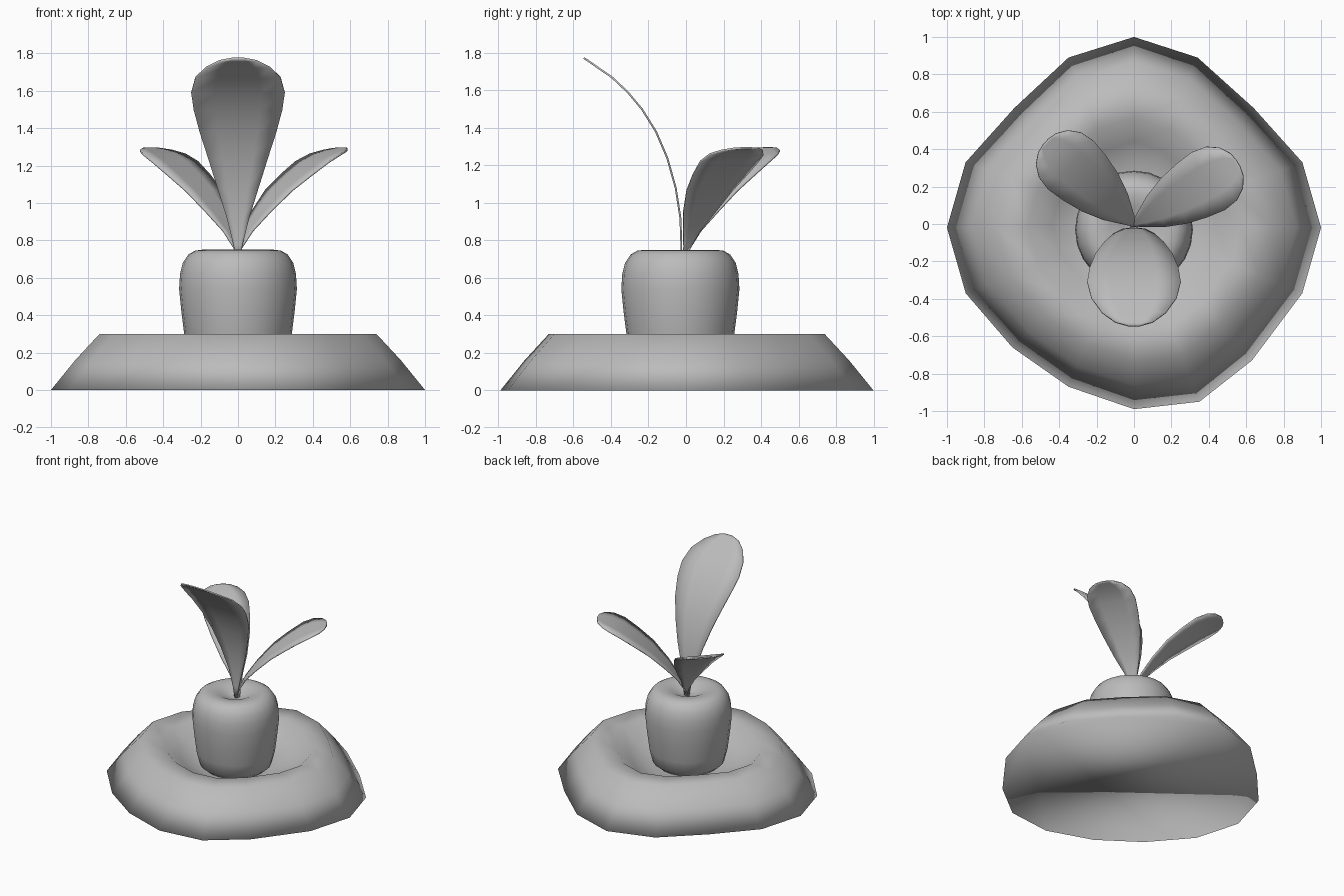
import bpy, bmesh, math
from mathutils import Vector

if "Cube" in bpy.data.objects:
    bpy.data.objects.remove(bpy.data.objects["Cube"], do_unlink=True)

grey = bpy.data.materials.new("plain grey")
grey.use_nodes = True
COLOR = (0.5, 0.5, 0.5, 1)
grey.diffuse_color = COLOR
grey.node_tree.nodes["Principled BSDF"].inputs["Base Color"].default_value = COLOR


def finish(bm, name):
    """Turn a bmesh into a smooth shaded grey object."""
    bmesh.ops.recalc_face_normals(bm, faces=bm.faces[:])
    for f in bm.faces:
        f.smooth = True
    mesh = bpy.data.meshes.new(name)
    bm.to_mesh(mesh)
    bm.free()
    mesh.materials.append(grey)
    obj = bpy.data.objects.new(name, mesh)
    bpy.context.collection.objects.link(obj)
    return obj


def loft(name, outline, profile, centre=(0, 0)):
    """Stack scaled copies of an outline, capped with an n-gon below and a fan above."""
    bm = bmesh.new()
    rings = [[bm.verts.new((centre[0] + x * r, centre[1] + y * r, z)) for x, y in outline]
             for r, z in profile[:-1]]
    n = len(outline)
    for a, b in zip(rings, rings[1:]):
        for i in range(n):
            j = (i + 1) % n
            bm.faces.new((a[i], a[j], b[j], b[i]))
    bm.faces.new(rings[0][::-1])
    tip = bm.verts.new((*centre, profile[-1][1]))
    for i in range(n):
        bm.faces.new((rings[-1][i], rings[-1][(i + 1) % n], tip))
    return finish(bm, name)


def leaf(name, angle, rows, start):
    """Curved blade: rows of (distance outward, height, half width)."""
    u = Vector((math.cos(angle), math.sin(angle), 0))
    side = Vector((-u.y, u.x, 0))
    bm = bmesh.new()
    grid = []
    for d, z, w in rows:
        mid = u * (d + start) + Vector((0, 0, z))
        grid.append([bm.verts.new(mid + side * w * t) for t in (-1, -0.5, 0, 0.5, 1)])
    for a, b in zip(grid, grid[1:]):
        for i in range(4):
            bm.faces.new((a[i], a[i + 1], b[i + 1], b[i]))
    obj = finish(bm, name)
    mod = obj.modifiers.new("thickness", "SOLIDIFY")
    mod.thickness = 0.01
    mod.offset = 0
    return obj


# Soil mound with an uneven outline and a sunken middle
mound_outline = [(0, 1), (-0.35, 0.89), (-0.64, 0.62), (-0.9, 0.33), (-1, -0.02),
                 (-0.9, -0.37), (-0.65, -0.66), (-0.35, -0.87), (0, -0.99),
                 (0.35, -0.95), (0.63, -0.73), (0.9, -0.37), (1, -0.02),
                 (0.9, 0.33), (0.64, 0.62), (0.34, 0.89)]
loft("soil_mound", mound_outline,
     [(1, 0), (0.87, 0.16), (0.74, 0.3), (0.57, 0.3), (0.44, 0.2), (0.28, 0.15), (0, 0.15)])

# Round root with a dimpled top
SIDES = 24
circle = [(math.cos(math.tau * i / SIDES), math.sin(math.tau * i / SIDES)) for i in range(SIDES)]
loft("root_body", circle,
     [(0.2, 0.13), (0.26, 0.18), (0.285, 0.28), (0.303, 0.42), (0.315, 0.54), (0.31, 0.62),
      (0.295, 0.68), (0.265, 0.725), (0.23, 0.745), (0.19, 0.75), (0.13, 0.74),
      (0.06, 0.705), (0, 0.69)], (0, -0.03))

# Tall front leaf
tall_rows = [(0, 0.69, 0.01), (0, 0.78, 0.025), (0.005, 0.92, 0.06), (0.03, 1.08, 0.11),
             (0.075, 1.24, 0.16), (0.135, 1.38, 0.205), (0.21, 1.5, 0.237), (0.285, 1.59, 0.25),
             (0.37, 1.67, 0.228), (0.45, 1.725, 0.17), (0.5, 1.76, 0.1), (0.52, 1.773, 0.03)]
leaf("front_leaf", -math.pi / 2, tall_rows, 0.025)

# Two lower back leaves
low_rows = [(-0.02, 0.69, 0.01), (0.01, 0.76, 0.02), (0.06, 0.85, 0.05), (0.14, 0.95, 0.097),
            (0.25, 1.065, 0.14), (0.36, 1.15, 0.165), (0.46, 1.22, 0.178), (0.54, 1.26, 0.165),
            (0.6, 1.28, 0.125), (0.635, 1.29, 0.07), (0.645, 1.293, 0.02)]
for name, degrees in (("back_left_leaf", 30), ("back_right_leaf", 137)):
    leaf(name, math.radians(degrees), low_rows, 0)
